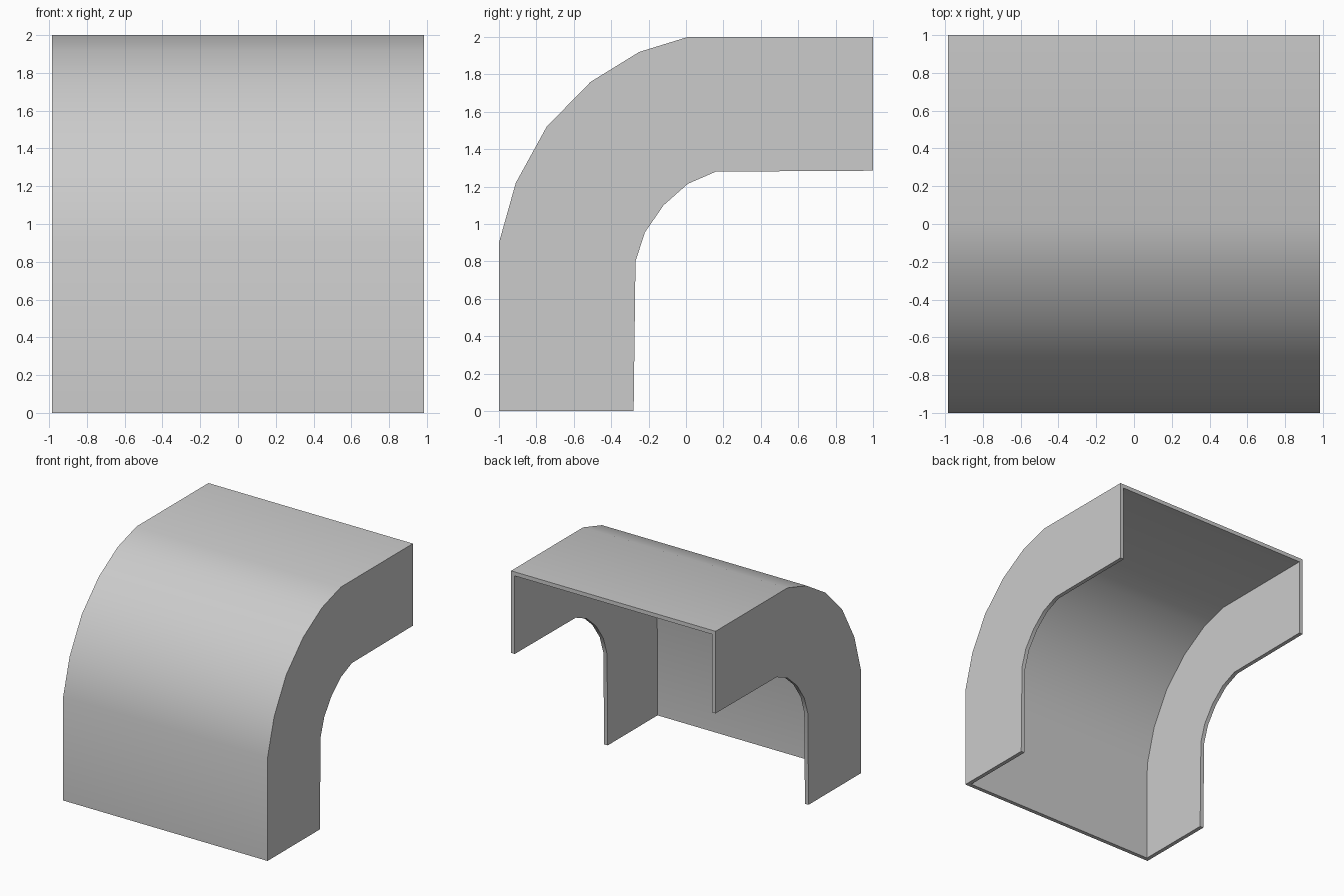
import bpy
import bmesh
import math

cube = bpy.data.objects.get("Cube")
if cube:
    bpy.data.objects.remove(cube, do_unlink=True)

HALF_WIDTH = 0.985
THICKNESS = 0.035

# Side outline (y, z): outer bend from bottom to back, then inner bend back down
outer = [(-1, 0), (-1, 0.9), (-0.91, 1.22), (-0.745, 1.52),
         (-0.51, 1.76), (-0.25, 1.92), (0.01, 2), (1, 2)]
inner = [(1, 1.285), (0.16, 1.28), (0.01, 1.215), (-0.12, 1.1),
         (-0.22, 0.955), (-0.27, 0.8), (-0.28, 0)]

grey = bpy.data.materials.new("plain grey")
grey.use_nodes = True
grey.diffuse_color = (0.6, 0.6, 0.6, 1)
grey.node_tree.nodes["Principled BSDF"].inputs["Base Color"].default_value = (0.6, 0.6, 0.6, 1)

# Open sheet: curved outer wall and two side walls
bm = bmesh.new()
right, left = ([bm.verts.new((x, y, z)) for y, z in outer + inner]
               for x in (-HALF_WIDTH, HALF_WIDTH))
bm.faces.new(right)
bm.faces.new(left[::-1])
for i in range(len(outer) - 1):
    bm.faces.new((right[i], left[i], left[i + 1], right[i + 1]))

mesh = bpy.data.meshes.new("duct_elbow_cover")
bm.to_mesh(mesh)
bm.free()
mesh.materials.append(grey)
cover = bpy.data.objects.new("duct_elbow_cover", mesh)
bpy.context.collection.objects.link(cover)

# Give the sheet its wall thickness, inward
bpy.ops.object.select_all(action="DESELECT")
cover.select_set(True)
bpy.context.view_layer.objects.active = cover
solid = cover.modifiers.new("wall_thickness", "SOLIDIFY")
solid.thickness = THICKNESS
solid.offset = -1
solid.use_even_offset = True
solid.use_quality_normals = True
bpy.ops.object.modifier_apply(modifier=solid.name)
bpy.ops.object.shade_smooth_by_angle(angle=math.radians(30))
